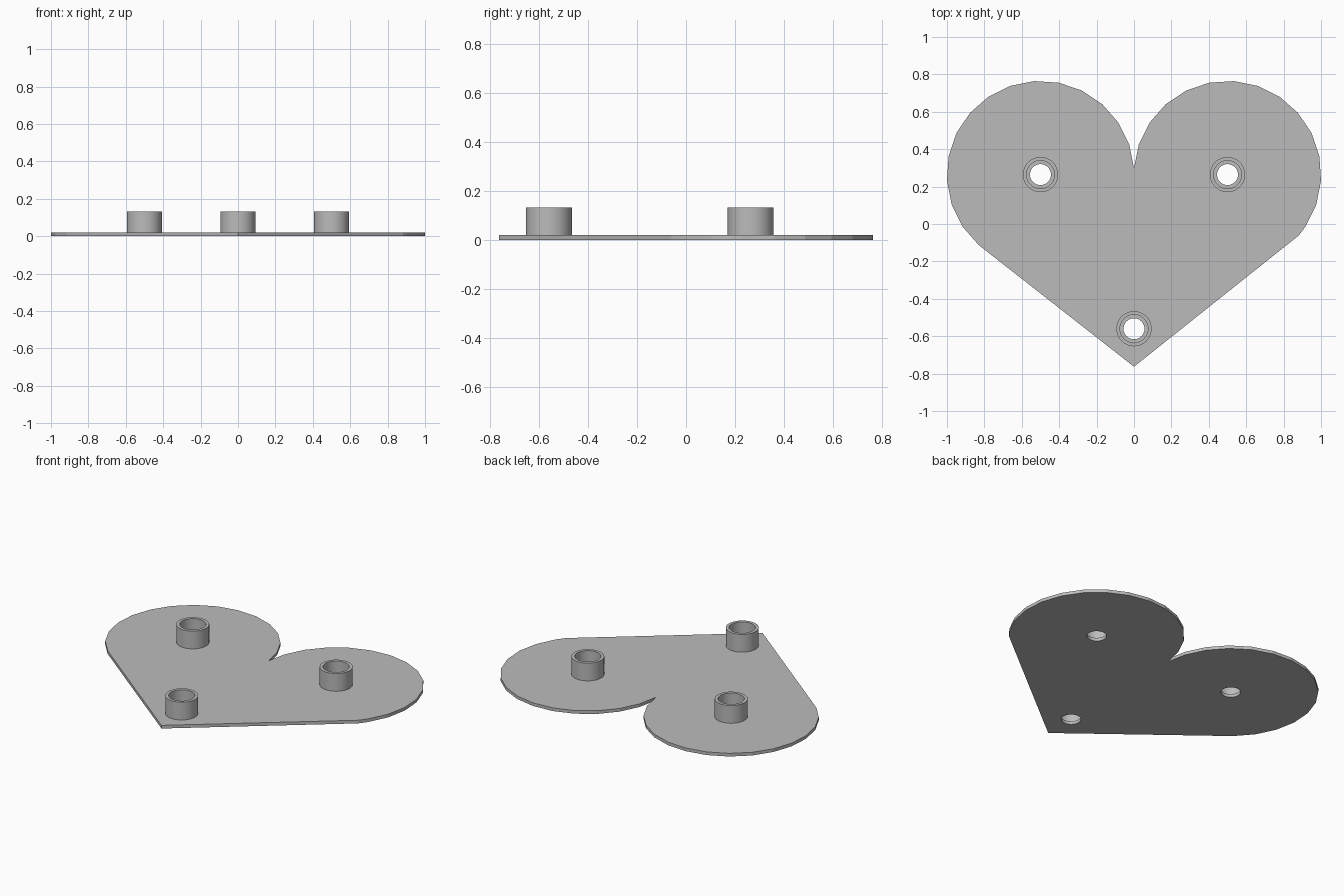
import bpy, bmesh
from math import sin, cos, pi, radians

cube = bpy.data.objects.get("Cube")
if cube:
    bpy.data.objects.remove(cube, do_unlink=True)

LOBE_X, LOBE_Y, LOBE_R = 0.5, 0.264, 0.501
PLATE_T, BOSS_TOP = 0.02, 0.132
BOSS_R, BORE_R, HOLE_R = 0.094, 0.075, 0.056
SEGS = 48
POSTS = {"left_post": (LOBE_X, LOBE_Y),
         "right_post": (-LOBE_X, LOBE_Y),
         "tip_post": (0, -0.56)}

grey = bpy.data.materials.new("plain_grey")
grey.use_nodes = True
colour = (0.5, 0.5, 0.5, 1)
grey.diffuse_color = colour
grey.node_tree.nodes["Principled BSDF"].inputs["Base Color"].default_value = colour


def circle(x, y, r):
    return [(x + r * cos(2 * pi * i / SEGS), y + r * sin(2 * pi * i / SEGS))
            for i in range(SEGS)]


def add_mesh(name, bm, angle):
    bmesh.ops.recalc_face_normals(bm, faces=bm.faces)
    mesh = bpy.data.meshes.new(name)
    bm.to_mesh(mesh)
    bm.free()
    mesh.materials.append(grey)
    obj = bpy.data.objects.new(name, mesh)
    bpy.context.collection.objects.link(obj)
    bpy.ops.object.select_all(action="DESELECT")
    obj.select_set(True)
    bpy.context.view_layer.objects.active = obj
    bpy.ops.object.shade_smooth_by_angle(angle=radians(angle))
    return obj


# Heart outline: two faceted lobes meeting at a notch and a straight-sided tip
def lobe(side, angles):
    return [(side * (LOBE_X + LOBE_R * cos(radians(a))),
             LOBE_Y + LOBE_R * sin(radians(a))) for a in angles]


arc = [-33.7 + 15 * i for i in range(14)]
outline = [(0, -0.763)] + lobe(1, [-40.5] + arc)
outline += [(0, LOBE_Y + 0.034)]
outline += lobe(-1, [-48.7] + arc)[::-1]

# Plate: filled outline with three through holes
curve = bpy.data.curves.new("heart_outline", "CURVE")
curve.dimensions = "2D"
curve.fill_mode = "BOTH"
curve.extrude = PLATE_T / 2
for loop in [outline] + [circle(x, y, HOLE_R) for x, y in POSTS.values()]:
    spline = curve.splines.new("POLY")
    spline.points.add(len(loop) - 1)
    for point, (x, y) in zip(spline.points, loop):
        point.co = (x, y, 0, 1)
    spline.use_cyclic_u = True
helper = bpy.data.objects.new("heart_outline", curve)
bpy.context.collection.objects.link(helper)
bpy.context.view_layer.update()
evaluated = helper.evaluated_get(bpy.context.evaluated_depsgraph_get())
bm = bmesh.new()
bm.from_mesh(evaluated.to_mesh())
evaluated.to_mesh_clear()
bpy.data.objects.remove(helper, do_unlink=True)
bmesh.ops.remove_doubles(bm, verts=bm.verts, dist=0.003)
bmesh.ops.translate(bm, verts=bm.verts, vec=(0, 0, PLATE_T / 2))
add_mesh("heart_plate", bm, 12)

# Posts: open tubes standing around each hole
for name, (px, py) in POSTS.items():
    bm = bmesh.new()
    rings = [[bm.verts.new((x, y, z)) for x, y in circle(px, py, r)]
             for r, z in ((BOSS_R, PLATE_T), (BOSS_R, BOSS_TOP),
                          (BORE_R, BOSS_TOP), (BORE_R, PLATE_T))]
    for i in range(SEGS):
        j = (i + 1) % SEGS
        for a, b in zip(rings, rings[1:] + rings[:1]):
            bm.faces.new((a[i], a[j], b[j], b[i]))
    add_mesh(name, bm, 30)
